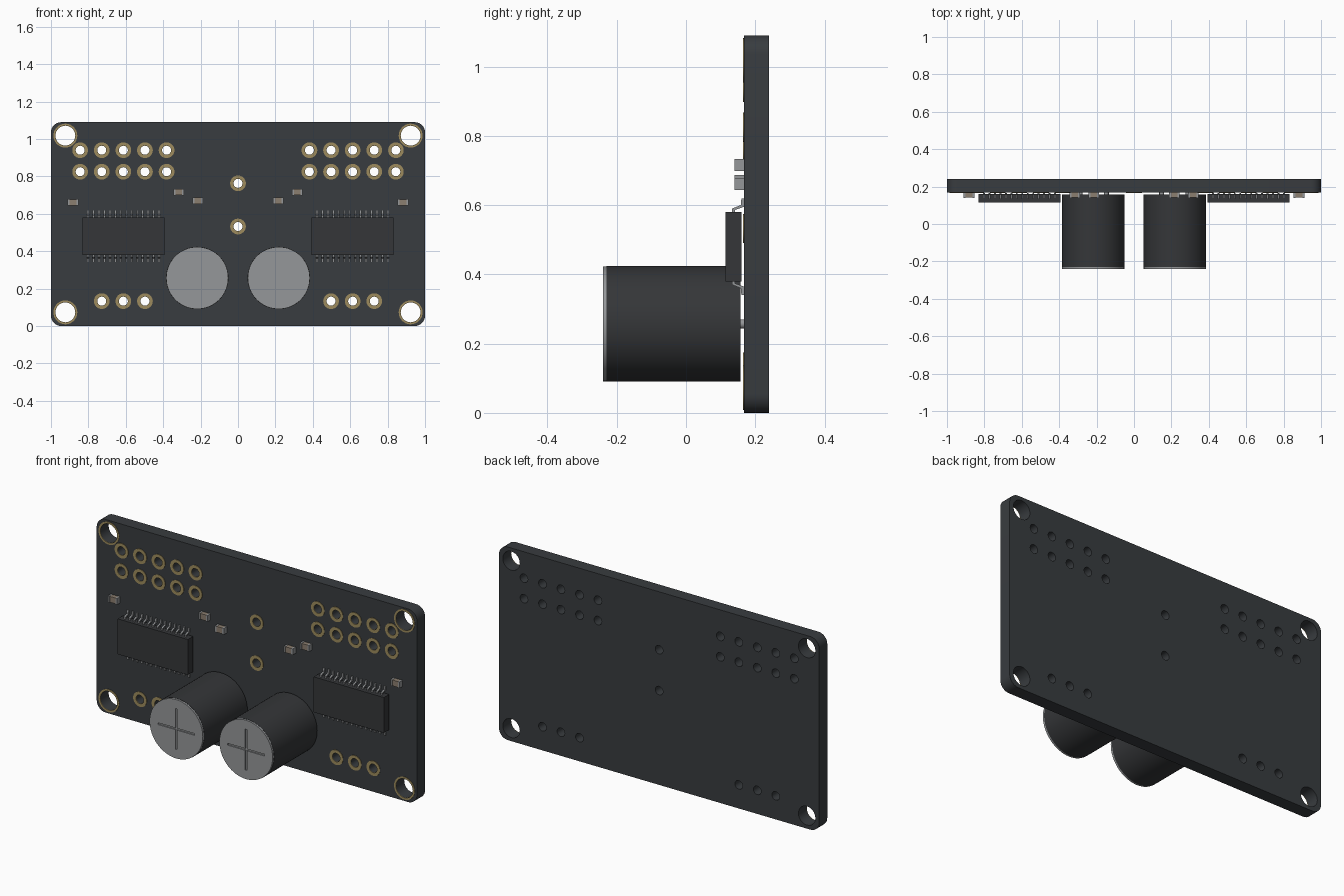
import bpy, bmesh, math
from mathutils import Matrix

if "Cube" in bpy.data.objects:
    bpy.data.objects.remove(bpy.data.objects["Cube"])


def material(name, rgb):
    m = bpy.data.materials.new(name)
    m.diffuse_color = (*rgb, 1)
    m.use_nodes = True
    m.node_tree.nodes["Principled BSDF"].inputs["Base Color"].default_value = m.diffuse_color
    return m


DARK = material("dark_board", (0.040, 0.045, 0.050))
BLACK = material("black_plastic", (0.035, 0.037, 0.040))
GOLD = material("gold_plating", (0.34, 0.26, 0.11))
SILVER = material("silver_metal", (0.30, 0.31, 0.32))
TAN = material("tan_ceramic", (0.26, 0.21, 0.16))


def add_mesh(name, mesh, mat):
    mesh.name = name
    mesh.materials.clear()
    mesh.materials.append(mat)
    ob = bpy.data.objects.new(name, mesh)
    bpy.context.collection.objects.link(ob)
    bpy.ops.object.select_all(action='DESELECT')
    bpy.context.view_layer.objects.active = ob
    ob.select_set(True)
    bpy.ops.object.shade_smooth_by_angle(angle=math.radians(35))
    return ob


def circle(x, z, r, n=32):
    return [(x + r * math.cos(2 * math.pi * i / n), z + r * math.sin(2 * math.pi * i / n)) for i in range(n)]


def plate(name, loops, y0, y1, mat):
    """Filled x-z outlines (inner loops become holes), extruded from y0 to y1."""
    cu = bpy.data.curves.new(name, 'CURVE')
    cu.dimensions = '2D'
    cu.fill_mode = 'BOTH'
    cu.extrude = (y1 - y0) / 2
    for loop in loops:
        sp = cu.splines.new('POLY')
        sp.points.add(len(loop) - 1)
        for p, (x, z) in zip(sp.points, loop):
            p.co = (x, z, 0, 1)
        sp.use_cyclic_u = True
    tmp = bpy.data.objects.new(name + "_outline", cu)
    bpy.context.collection.objects.link(tmp)
    dg = bpy.context.evaluated_depsgraph_get()
    mesh = bpy.data.meshes.new_from_object(tmp.evaluated_get(dg))
    bpy.data.objects.remove(tmp)
    bm = bmesh.new()
    bm.from_mesh(mesh)
    bmesh.ops.remove_doubles(bm, verts=bm.verts, dist=1e-5)
    bm.transform(Matrix.Translation((0, (y0 + y1) / 2, 0)) @ Matrix.Rotation(math.pi / 2, 4, 'X'))
    bmesh.ops.recalc_face_normals(bm, faces=bm.faces)
    bm.to_mesh(mesh)
    bm.free()
    return add_mesh(name, mesh, mat)


def box(name, x0, x1, y0, y1, z0, z1, mat):
    return plate(name, [[(x0, z0), (x1, z0), (x1, z1), (x0, z1)]], y0, y1, mat)


# Hole layout, mirrored left and right
pads = [(0, 0.763), (0, 0.532)]
mounts = []
for s in (-1, 1):
    pads += [(s * (0.382 + 0.1155 * i), z) for i in range(5) for z in (0.94, 0.825)]
    pads += [(s * (0.4975 + 0.1155 * i), 0.133) for i in range(3)]
    mounts += [(s * 0.923, z) for z in (0.073, 1.018)]

# Circuit board with rounded corners and drilled holes
R, H = 0.055, 1.09
outline = []
for cx, cz, a in ((1 - R, H - R, 0), (R - 1, H - R, 90), (R - 1, R, 180), (1 - R, R, 270)):
    for i in range(9):
        t = math.radians(a + i * 90 / 8)
        outline.append((cx + R * math.cos(t), cz + R * math.sin(t)))
holes = [circle(x, z, 0.024) for x, z in pads] + [circle(x, z, 0.053) for x, z in mounts]
plate("circuit_board", [outline] + holes, 0.168, 0.24, DARK)

# Gold rings around every hole
for i, (x, z) in enumerate(pads):
    plate(f"solder_pad_{i}", [circle(x, z, 0.042), circle(x, z, 0.024)], 0.165, 0.1685, GOLD)
for i, (x, z) in enumerate(mounts):
    plate(f"mounting_ring_{i}", [circle(x, z, 0.064), circle(x, z, 0.053)], 0.165, 0.1685, GOLD)


def chip_leads(name, xc):
    """Two rows of bent leads, profile given as (distance from body edge, y)."""
    prof = [(-0.01, 0.133), (0.010, 0.133), (0.020, 0.158), (0.039, 0.160),
            (0.039, 0.167), (0.015, 0.167), (0.006, 0.141), (-0.01, 0.141)]
    bm = bmesh.new()
    for i in range(14):
        x = xc + (i - 6.5) * 0.0292
        for edge, d in ((0.58, 1), (0.38, -1)):
            f = bm.faces.new([bm.verts.new((x - 0.005, y, edge + d * o)) for o, y in prof])
            ext = bmesh.ops.extrude_face_region(bm, geom=[f], use_keep_orig=True)
            moved = [g for g in ext["geom"] if isinstance(g, bmesh.types.BMVert)]
            bmesh.ops.translate(bm, verts=moved, vec=(0.010, 0, 0))
    bmesh.ops.recalc_face_normals(bm, faces=bm.faces)
    mesh = bpy.data.meshes.new(name)
    bm.to_mesh(mesh)
    bm.free()
    add_mesh(name, mesh, SILVER)


def cross(x, z, a=0.115, b=0.005):
    pts = [(a, -b), (a, b), (b, b), (b, a), (-b, a), (-b, b),
           (-a, b), (-a, -b), (-b, -b), (-b, -a), (b, -a), (b, -b)]
    return [(x + px, z + pz) for px, pz in pts]


for s, side in ((-1, "left"), (1, "right")):
    # Driver chip
    c = s * 0.612
    box(f"chip_body_{side}", c - 0.219, c + 0.219, 0.114, 0.161, 0.38, 0.58, BLACK)
    chip_leads(f"chip_leads_{side}", c)

    # Capacitor: sleeve, scored metal top, wire legs
    x, z, r = s * 0.218, 0.257, 0.167
    plate(f"capacitor_sleeve_{side}", [circle(x, z, r, 64)], -0.229, 0.157, BLACK)
    plate(f"capacitor_top_base_{side}", [circle(x, z, r - 0.001, 64)], -0.233, -0.229, SILVER)
    plate(f"capacitor_top_{side}", [circle(x, z, r - 0.001, 64), cross(x, z)], -0.24, -0.233, SILVER)
    for k in (-1, 1):
        plate(f"capacitor_leg_{side}_{k}", [circle(x + k * 0.07, z, 0.013, 16)], 0.15, 0.172, SILVER)

    # Small surface-mount parts with metal ends
    for i, (px, pz) in enumerate(((0.882, 0.661), (0.317, 0.716), (0.215, 0.670))):
        px *= s
        box(f"resistor_body_{side}_{i}", px - 0.018, px + 0.018, 0.142, 0.168, pz - 0.0165, pz + 0.0165, TAN)
        for k in (-1, 1):
            e = px + k * 0.0235
            box(f"resistor_end_{side}_{i}_{k}", e - 0.0055, e + 0.0055, 0.140, 0.168, pz - 0.0175, pz + 0.0175, SILVER)
